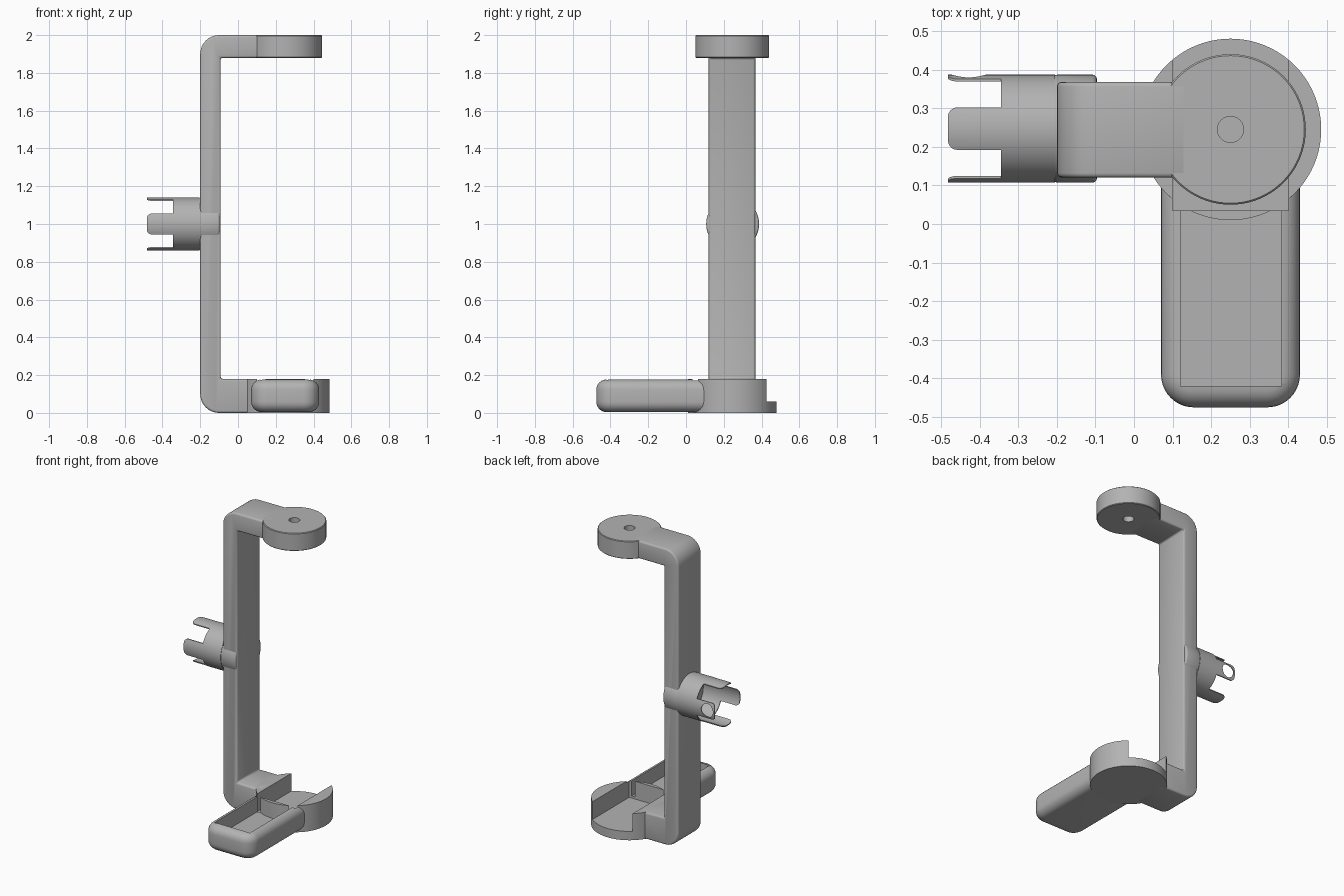
import bpy, bmesh
from math import pi, sin, cos, tan, atan2
from mathutils import Matrix, Vector

if "Cube" in bpy.data.objects:
    bpy.data.objects.remove(bpy.data.objects["Cube"])

GREY = (0.45, 0.45, 0.45, 1)
grey = bpy.data.materials.new("plain grey")
grey.use_nodes = True
grey.diffuse_color = GREY
grey.node_tree.nodes["Principled BSDF"].inputs["Base Color"].default_value = GREY

HUB = Vector((0.25, 0.245))       # vertical axis shared by both hubs
CLIP_Y, CLIP_Z, CLIP_R = 0.247, 1.0, 0.14


def add(name, bm):
    bmesh.ops.recalc_face_normals(bm, faces=bm.faces)
    mesh = bpy.data.meshes.new(name)
    bm.to_mesh(mesh)
    bm.free()
    mesh.materials.append(grey)
    ob = bpy.data.objects.new(name, mesh)
    bpy.context.collection.objects.link(ob)
    return ob


def box(name, x, y, z):
    bm = bmesh.new()
    bmesh.ops.create_cube(bm, size=1)
    for v in bm.verts:
        v.co = [lo + (c + 0.5) * (hi - lo) for c, (lo, hi) in zip(v.co, (x, y, z))]
    return add(name, bm)


def cylinder(name, axis, center, radius, start, end, sides=64):
    """Cylinder along x, y or z between start and end."""
    bm = bmesh.new()
    bmesh.ops.create_cone(bm, cap_ends=True, segments=sides, radius1=radius,
                          radius2=radius, depth=end - start)
    turn = {"x": Matrix.Rotation(pi / 2, 4, "Y"),
            "y": Matrix.Rotation(pi / 2, 4, "X"), "z": Matrix()}[axis]
    mid = list(center)
    mid.insert("xyz".index(axis), (start + end) / 2)
    bm.transform(Matrix.Translation(mid) @ turn)
    return add(name, bm)


def rounded(points, steps=8):
    """Outline from (x, y, radius) corners."""
    out = []
    for i, (x, y, r) in enumerate(points):
        p = Vector((x, y))
        if r == 0:
            out.append(p)
            continue
        a = (Vector(points[i - 1][:2]) - p).normalized()
        b = (Vector(points[(i + 1) % len(points)][:2]) - p).normalized()
        mid = p + (a + b) * r       # square corners only
        for k in range(steps + 1):
            t = k / steps * pi / 2
            out.append(mid - b * r * cos(t) - a * r * sin(t))
    return out


def prism(name, outline, axis, start, end):
    """Extrude an outline along y (outline in xz) or z (outline in xy)."""
    bm = bmesh.new()
    place = (lambda p: (p.x, start, p.y)) if axis == "y" else (lambda p: (p.x, p.y, start))
    face = bm.faces.new([bm.verts.new(place(p)) for p in outline])
    top = bmesh.ops.extrude_face_region(bm, geom=[face])["geom"]
    move = Vector((0, end - start, 0) if axis == "y" else (0, 0, end - start))
    bmesh.ops.translate(bm, vec=move, verts=[v for v in top if isinstance(v, bmesh.types.BMVert)])
    return add(name, bm)


def apply(ob, kind, **settings):
    mod = ob.modifiers.new(kind.title(), kind)
    for key, value in settings.items():
        setattr(mod, key, value)
    bpy.context.view_layer.objects.active = ob
    bpy.ops.object.modifier_apply(modifier=mod.name)


def combine(ob, operation, *tools):
    for tool in tools:
        apply(ob, "BOOLEAN", operation=operation, object=tool, solver="EXACT")
        bpy.data.objects.remove(tool)


def soften(ob, width, segments=4):
    apply(ob, "BEVEL", width=width, segments=segments, limit_method="ANGLE", angle_limit=0.7)


# C-shaped frame: column with a short arm at each end
frame = prism("frame", rounded([
    (-0.2, 0, 0.1), (0.09, 0, 0), (0.09, 0.18, 0), (-0.092, 0.18, 0),
    (-0.092, 1.88, 0), (0.14, 1.88, 0), (0.14, 2, 0), (-0.2, 2, 0.1)]), "y", 0.12, 0.368)
soften(frame, 0.012, 3)

# Upper disc with a through hole
upper_disc = cylinder("upper_disc", "z", HUB, 0.195, 1.88, 2, 80)
soften(upper_disc, 0.004, 1)
combine(upper_disc, "DIFFERENCE", cylinder("cutter", "z", HUB, 0.034, 1.8, 2.1, 24))

# Lower hub and tray, with the slot that runs out at the back
lower_hub = cylinder("lower_hub", "z", HUB, 0.235, 0, 0.18, 80)
tray = prism("tray", rounded([(0.07, -0.475, 0.085), (0.43, -0.475, 0.085),
                              (0.43, 0.24, 0), (0.07, 0.24, 0)], 10), "z", 0.004, 0.177)
soften(tray, 0.055, 6)
for part in (lower_hub, tray):
    combine(part, "DIFFERENCE", box("cutter", (0.1, 0.4), (0.035, 0.6), (0.06, 0.3)))
combine(tray, "DIFFERENCE", box("cutter", (0.12, 0.382), (-0.42, 0.04), (0.075, 0.3)))


# Round clip: boss on the column, thin sleeve and four springy prongs
def tube(name, start, end):
    ob = cylinder(name, "x", (CLIP_Y, CLIP_Z), CLIP_R, start, end)
    combine(ob, "DIFFERENCE", cylinder("cutter", "x", (CLIP_Y, CLIP_Z), CLIP_R - 0.006,
                                       start - 0.1, end + 0.1))
    return ob


boss = cylinder("clip_boss", "x", (CLIP_Y, CLIP_Z), CLIP_R, -0.21, -0.096)
soften(boss, 0.012, 3)
sleeve = tube("clip_sleeve", -0.345, -0.205)


def slab(axis, middle):
    shape = rounded([(-0.482, middle - 0.055, 0.025), (-0.3, middle - 0.055, 0),
                     (-0.3, middle + 0.055, 0), (-0.482, middle + 0.055, 0.025)])
    return prism("cutter", shape, axis, -1 if axis == "y" else 0, 1 if axis == "y" else 2)


side_prongs = tube("clip_side_prongs", -0.5, -0.345)
combine(side_prongs, "INTERSECT", slab("y", CLIP_Z))
end_prongs = tube("clip_top_and_bottom_prongs", -0.5, -0.345)
combine(end_prongs, "INTERSECT", slab("z", CLIP_Y))

# Round window in the rear prong
combine(side_prongs, "DIFFERENCE",
        cylinder("cutter", "y", (-0.428, CLIP_Z), 0.044, 0.3, 0.5, 32))

# Smooth curved faces, keep hard edges
parts = [frame, upper_disc, lower_hub, tray, boss, sleeve, side_prongs, end_prongs]
for part in parts:
    bpy.ops.object.select_all(action="DESELECT")
    part.select_set(True)
    bpy.context.view_layer.objects.active = part
    bpy.ops.object.shade_smooth_by_angle(angle=0.6)
